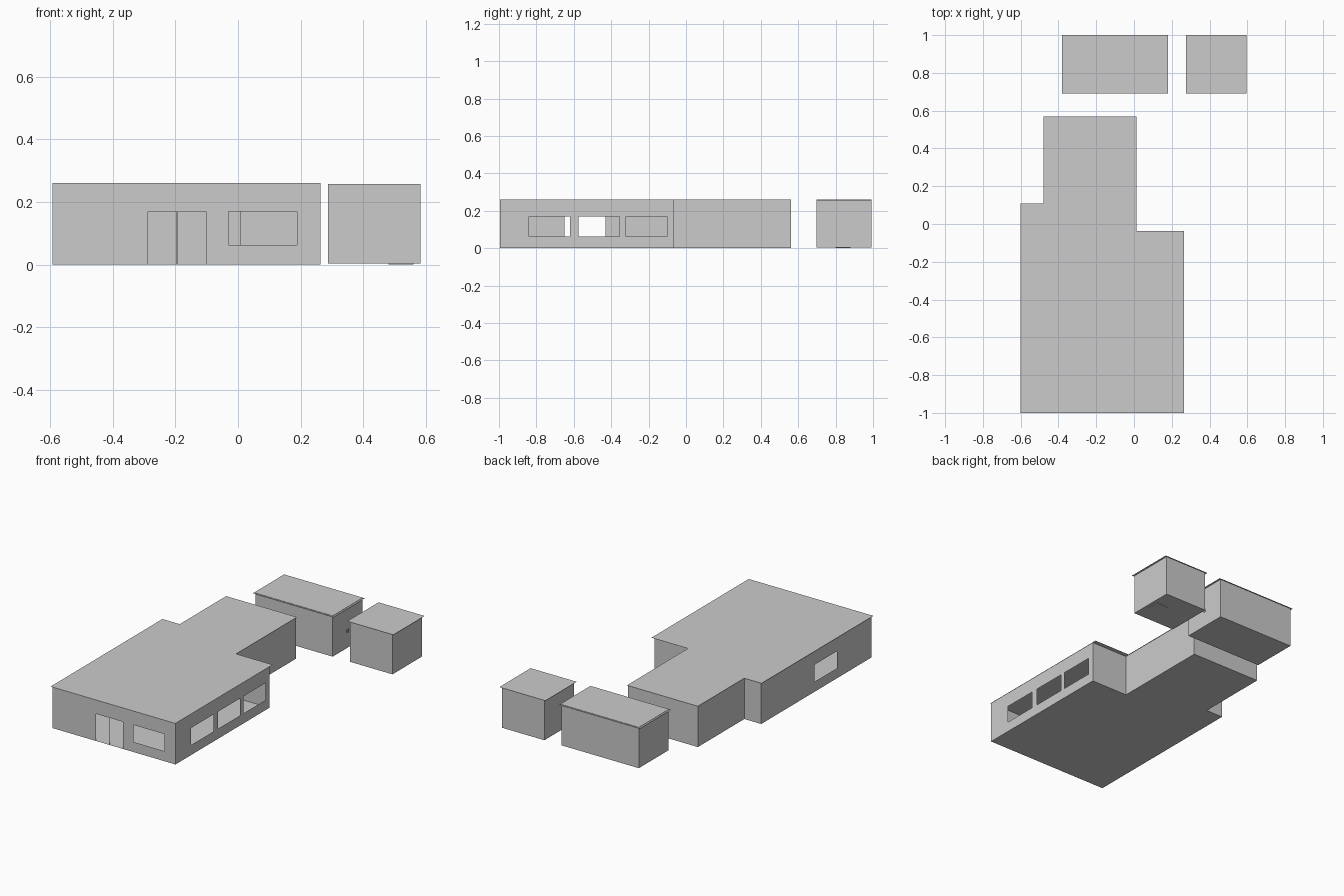
import bpy, bmesh, math
from mathutils import Vector

if "Cube" in bpy.data.objects:
    bpy.data.objects.remove(bpy.data.objects["Cube"])


def finish(bm, name):
    bmesh.ops.remove_doubles(bm, verts=bm.verts, dist=1e-5)
    mesh = bpy.data.meshes.new(name)
    bm.to_mesh(mesh)
    bm.free()
    obj = bpy.data.objects.new(name, mesh)
    bpy.context.collection.objects.link(obj)
    return obj


def sheet(name, outline, z, up=True):
    """Flat horizontal polygon."""
    bm = bmesh.new()
    pts = outline if up else outline[::-1]
    bm.faces.new([bm.verts.new((x, y, z)) for x, y in pts])
    return finish(bm, name)


def walls(name, outline, z0, z1, openings=None):
    """Thin walls along a counter-clockwise outline.
    openings: {wall index: [(start, end, bottom, top)]}, measured along the wall."""
    openings = openings or {}
    bm = bmesh.new()
    for i, p in enumerate(outline):
        a, b = Vector(p), Vector(outline[(i + 1) % len(outline)])
        length, d = (b - a).length, (b - a).normalized()
        holes = openings.get(i, [])
        us = sorted({0, length, *[u for h in holes for u in h[:2]]})
        zs = sorted({z0, z1, *[z for h in holes for z in h[2:]]})
        for u0, u1 in zip(us, us[1:]):
            for za, zb in zip(zs, zs[1:]):
                um, zm = (u0 + u1) / 2, (za + zb) / 2
                if any(h[0] < um < h[1] and h[2] < zm < h[3] for h in holes):
                    continue
                q, r = a + d * u0, a + d * u1
                bm.faces.new([bm.verts.new(v) for v in (
                    (q.x, q.y, za), (r.x, r.y, za), (r.x, r.y, zb), (q.x, q.y, zb))])
    return finish(bm, name)


def box(name, lo, hi):
    bm = bmesh.new()
    bmesh.ops.create_cube(bm, size=1)
    for v in bm.verts:
        v.co = [l + (c + 0.5) * (h - l) for c, l, h in zip(v.co, lo, hi)]
    return finish(bm, name)


def rect(x0, x1, y0, y1):
    return [(x0, y0), (x1, y0), (x1, y1), (x0, y1)]


# Main building: floor, walls with door and window openings, overhanging roof
X0, Y0, Y1, TOP = -0.592, -0.995, 0.10, 0.26
footprint = [(X0, Y0), (0.263, Y0), (0.263, -0.064), (0.008, -0.064),
             (0.008, 0.561), (-0.475, 0.561), (-0.475, Y1), (X0, Y1)]
roof_line = [(-0.60, -1.0), (0.265, -1.0), (0.265, -0.036), (0.012, -0.036),
             (0.012, 0.568), (-0.48, 0.568), (-0.48, 0.108), (-0.60, 0.108)]
SILL, HEAD = 0.063, 0.17
front = [(-0.288 - X0, -0.102 - X0, 0, HEAD), (-0.03 - X0, 0.188 - X0, SILL, HEAD)]
right = [(y - Y0, y + 0.22 - Y0, SILL, HEAD) for y in (-0.84, -0.575, -0.322)]
left = [(Y1 + 0.43, Y1 + 0.65, SILL, HEAD)]
walls("main_walls", footprint, 0, TOP, {0: front, 1: right, 7: left})
sheet("main_floor", footprint, 0)
sheet("main_roof", roof_line, TOP)

# Slim post dividing the double doorway
box("door_post", (-0.196, Y0, 0), (-0.193, Y0 + 0.003, HEAD))

# Two outbuildings behind, each a closed box under a thin overhanging roof
for name, x0, x1 in (("long_outbuilding", -0.38, 0.18), ("small_outbuilding", 0.275, 0.595)):
    plan = rect(x0 + 0.012, x1 - 0.012, 0.698, 0.993)
    walls(name + "_walls", plan, 0.004, 0.257)
    sheet(name + "_floor", plan, 0.004, up=False)
    sheet(name + "_roof", rect(x0, x1, 0.69, 1.0), 0.258)

# Shallow raised panel on the long outbuilding roof
box("long_roof_panel", (-0.368, 0.698, 0.258), (0.168, 0.993, 0.26))

# Small pull handle on the side of the long outbuilding
bpy.ops.mesh.primitive_torus_add(major_segments=12, minor_segments=6, major_radius=0.011,
                                 minor_radius=0.002, location=(0.17, 0.845, 0.11),
                                 rotation=(0, math.pi / 2, 0))
bpy.context.object.name = "door_handle"

# Footing pad under the small outbuilding
box("footing_pad", (0.48, 0.80, 0), (0.56, 0.88, 0.004))
